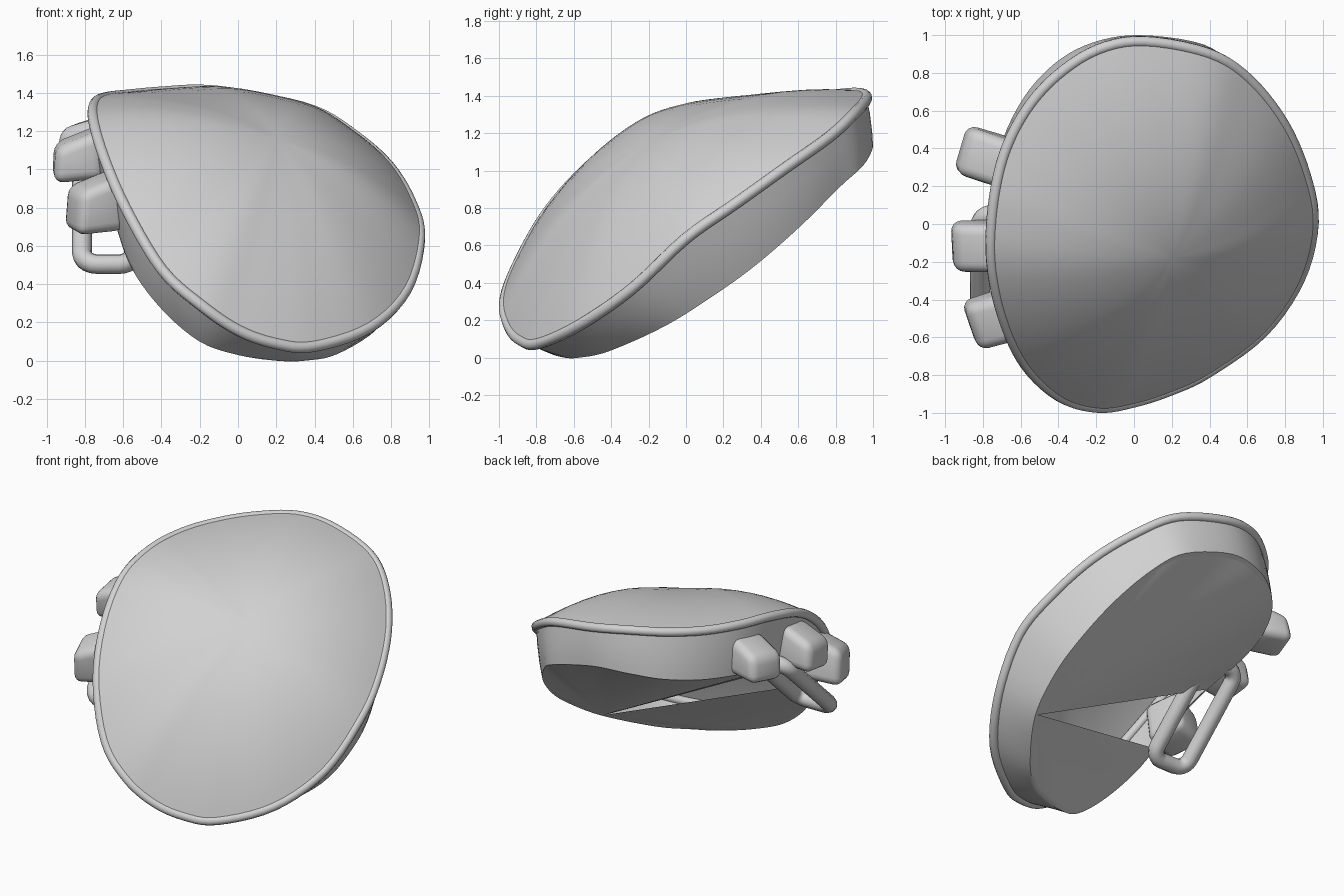
import bpy, bmesh, math
from mathutils import Vector, Matrix

if "Cube" in bpy.data.objects:
    bpy.data.objects.remove(bpy.data.objects["Cube"])

grey = bpy.data.materials.new("plain_grey")
grey.diffuse_color = (0.64, 0.64, 0.64, 1)
grey.use_nodes = True
grey.node_tree.nodes["Principled BSDF"].inputs["Base Color"].default_value = grey.diffuse_color

# Rim outline and matching lower edge of the side wall, clockwise from the right
RIM = [(.975, 0, .63), (.9, -.3, .35), (.7, -.59, .15), (.4, -.81, .05), (.2, -.905, .065),
       (0, -.97, .135), (-.2, -1, .27), (-.41, -.94, .46), (-.6, -.76, .78), (-.72, -.5, 1.06),
       (-.78, -.2, 1.27), (-.77, .1, 1.36), (-.71, .38, 1.39), (-.59, .62, 1.405),
       (-.42, .81, 1.42), (-.2, .95, 1.43), (.05, .995, 1.4), (.4, .93, 1.32),
       (.62, .79, 1.19), (.81, .55, 1.02), (.93, .27, .82)]
LOW = [(.79, .16, .34), (.73, -.11, .17), (.52, -.41, .035), (.35, -.57, 0), (.2, -.65, .0),
       (0, -.74, .03), (-.2, -.8, .1), (-.4, -.75, .27), (-.56, -.6, .49), (-.65, -.38, .74),
       (-.71, -.12, .9), (-.735, .15, .98), (-.71, .4, 1.04), (-.59, .66, 1.07),
       (-.42, .85, 1.1), (-.22, .96, 1.13), (.03, 1, 1.13), (.37, .95, 1.03),
       (.53, .82, .91), (.68, .62, .71), (.77, .38, .5)]
CENTRE = Vector((.1, 0, .88))
NORMAL = Vector((.31, -.51, .8)).normalized()
SUB = 5


def smooth_loop(pts):
    """Closed Catmull-Rom loop through pts."""
    pts = [Vector(p) for p in pts]
    n, out = len(pts), []
    for i in range(n):
        a, b, c, d = (pts[(i + k) % n] for k in (-1, 0, 1, 2))
        for s in range(SUB):
            t = s / SUB
            out.append(.5 * (2 * b + (c - a) * t + (2 * a - 5 * b + 4 * c - d) * t * t
                             + (3 * b - a - 3 * c + d) * t ** 3))
    return out


def finish(bm, name, angle=40):
    bmesh.ops.recalc_face_normals(bm, faces=bm.faces)
    me = bpy.data.meshes.new(name)
    bm.to_mesh(me)
    bm.free()
    ob = bpy.data.objects.new(name, me)
    bpy.context.collection.objects.link(ob)
    me.materials.append(grey)
    bpy.ops.object.select_all(action='DESELECT')
    ob.select_set(True)
    bpy.context.view_layer.objects.active = ob
    bpy.ops.object.shade_smooth_by_angle(angle=math.radians(angle))
    return ob


def bridge(bm, rings):
    for r0, r1 in zip(rings, rings[1:]):
        n = len(r0)
        for i in range(n):
            bm.faces.new((r0[i], r0[(i + 1) % n], r1[(i + 1) % n], r1[i]))


def tube(name, path, radius, sides=10):
    """Closed round tube along a loop of points."""
    bm, n, rings = bmesh.new(), len(path), []
    mid = sum(path, Vector()) / n
    for i, p in enumerate(path):
        t = (path[(i + 1) % n] - path[i - 1]).normalized()
        o = p - mid
        o = (o - t * o.dot(t)).normalized()
        u = t.cross(o)
        rings.append([bm.verts.new(p + radius * (o * math.cos(a) + u * math.sin(a)))
                      for a in (math.tau * k / sides for k in range(sides))])
    bridge(bm, rings + [rings[0]])
    return finish(bm, name, 60)


rim = [CENTRE + (p - CENTRE) * .97 for p in smooth_loop(RIM)]
low = smooth_loop(LOW)
N = len(rim)


def dome_point(p, r):
    """Point on the dome at fraction r from its top to rim point p."""
    d = p - CENTRE
    h = d.dot(NORMAL)
    return (CENTRE + (d - NORMAL * h) * r
            + NORMAL * (h * r ** 1.6 + .022 * r ** 3 + .35 * (1 - r ** 2.1)))


# Domed face
bm = bmesh.new()
rings = [[bm.verts.new(dome_point(p, r)) for p in rim]
         for r in (1, .95, .88, .8, .7, .6, .5, .4, .3, .2, .1)]
bridge(bm, rings)
tip = bm.verts.new(dome_point(CENTRE, 0))
for i in range(N):
    bm.faces.new((rings[-1][i], rings[-1][(i + 1) % N], tip))
finish(bm, "domed_face", 60)

# Rolled rim
tube("rolled_rim", rim, .03)

# Side wall with a rounded lower edge
low_mid = sum(low, Vector()) / N
inner = [p + (low_mid - p) * .03 for p in low]
bm = bmesh.new()
rows = [rim]
for t in (.35, .7, .9):
    rows.append([a.lerp(b, t) + (b - low_mid).normalized() * .008 * math.sin(math.pi * t)
                 for a, b in zip(rim, low)])
rows += [low, inner]
bridge(bm, [[bm.verts.new(p) for p in row] for row in rows])
finish(bm, "side_wall", 60)

# Flat underside, fanned from one edge point with an open wedge on the left
bm = bmesh.new()
vs = [bm.verts.new(p) for p in inner]
hub = SUB
for k in range(1, N - 1):
    i, j = (hub + k) % N, (hub + k + 1) % N
    if not (8.4 * SUB <= i < 10 * SUB):
        bm.faces.new((vs[hub], vs[i], vs[j]))
finish(bm, "underside", 10)

# Three rounded clips on the left side, sloping down at the outer top edge
for name, pos, out, tall in (("rear_clip", (-.8, .36, 1.165), (-.95, .28, 0), .25),
                             ("middle_clip", (-.845, -.12, 1.08), (-1, -.03, -.1), .26),
                             ("front_clip", (-.755, -.51, .83), (-.93, -.3, -.1), .3)):
    o = Vector(out).normalized()
    u = Vector((.12, -.15, 1))
    u = (u - o * u.dot(o)).normalized()
    t = u.cross(o)
    frame = Matrix((o, t, u)).transposed().to_4x4()
    bm = bmesh.new()
    bmesh.ops.create_cube(bm, size=1)
    for v in bm.verts:
        slope = .07 if v.co.x > 0 and v.co.z > 0 else 0
        v.co = Vector((v.co.x * .27 - slope * .4, v.co.y * .26, v.co.z * tall - slope))
    bmesh.ops.bevel(bm, geom=bm.edges[:], offset=.055, segments=4, profile=.5, affect='EDGES')
    bmesh.ops.transform(bm, matrix=Matrix.Translation(pos) @ frame, verts=bm.verts)
    finish(bm, name, 60)

# Strap loop hanging under the clips: a rounded rectangle
long_dir = Vector((0, .6, .56)).normalized()
wide = Vector((-.31, .03, .03))
wide = (wide - long_dir * wide.dot(long_dir)).normalized()
path = []
for cx, cy, start in ((1, 1, 0), (-1, 1, 90), (-1, -1, 180), (1, -1, 270)):
    for k in range(6):
        a = math.radians(start + 18 * k)
        path.append(Vector((-.68, -.21, .75))
                    + wide * (cx * .055 + .08 * math.cos(a))
                    + long_dir * (cy * .28 + .08 * math.sin(a)))
tube("strap_loop", path, .052)
